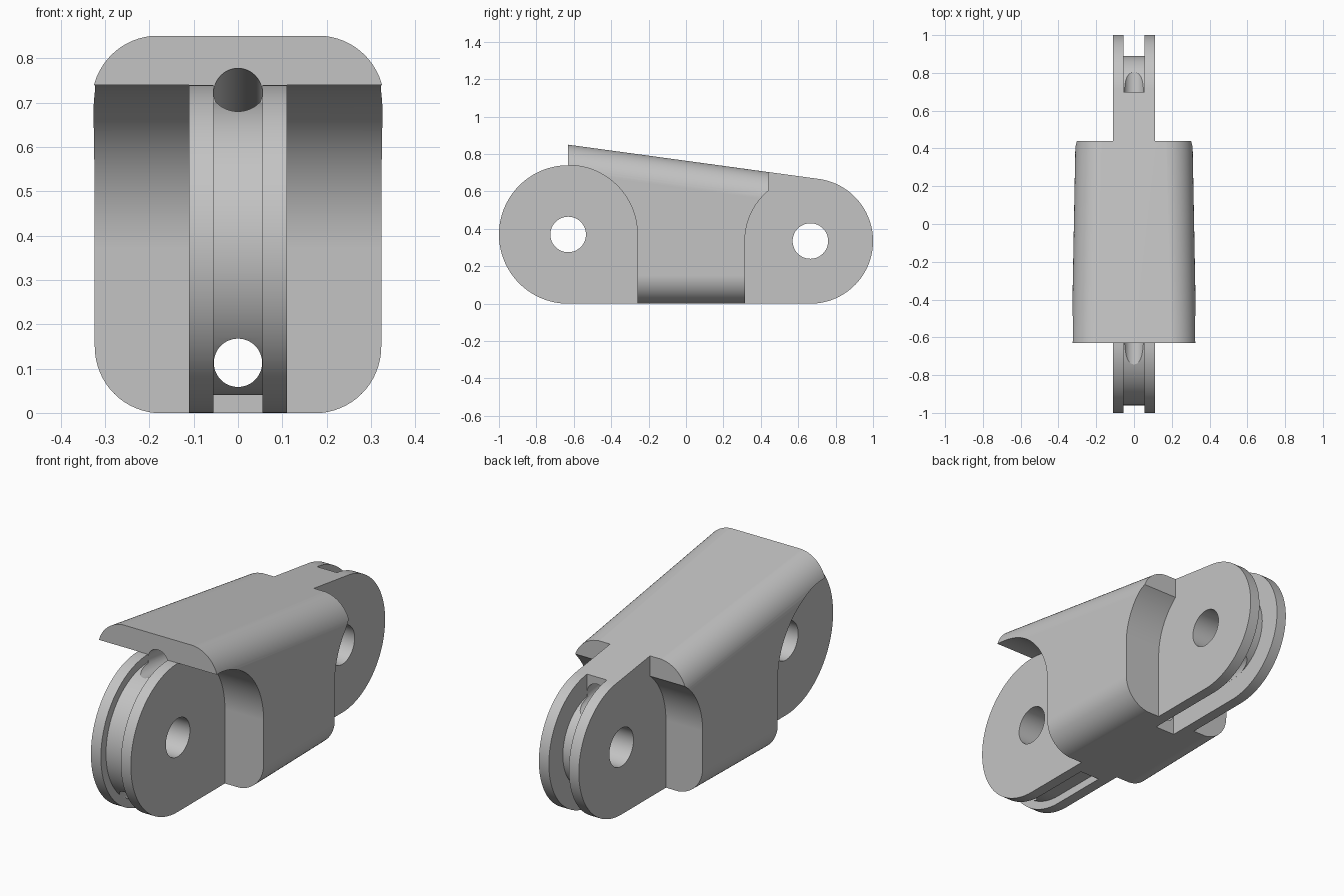
import bpy, bmesh
from math import sin, cos, radians, atan, degrees, acos
from mathutils import Vector

cube = bpy.data.objects.get("Cube")
if cube:
    bpy.data.objects.remove(cube, do_unlink=True)

FRONT, FRONT_R = (-0.63, 0.37), 0.37      # front knuckle in (y, z)
BACK, BACK_R = (0.665, 0.335), 0.335      # back knuckle
SLOPE = 0.137                             # fall of the top surface
PLATE, SLOT = 0.11, 0.055                 # half widths of tongue and groove


def arc(centre, r, a0, a1, n=48):
    angles = [radians(a0 + (a1 - a0) * i / n) for i in range(n + 1)]
    return [(centre[0] + r * cos(a), centre[1] + r * sin(a)) for a in angles]


def loft(name, ring_a, ring_b):
    """Closed solid between two matching rings of 3D points."""
    bm = bmesh.new()
    a = [bm.verts.new(p) for p in ring_a]
    b = [bm.verts.new(p) for p in ring_b]
    bm.faces.new(a)
    bm.faces.new(b)
    for i in range(len(a)):
        j = (i + 1) % len(a)
        bm.faces.new((a[i], a[j], b[j], b[i]))
    bmesh.ops.recalc_face_normals(bm, faces=bm.faces)
    mesh = bpy.data.meshes.new(name)
    bm.to_mesh(mesh)
    bm.free()
    obj = bpy.data.objects.new(name, mesh)
    bpy.context.collection.objects.link(obj)
    return obj


def prism(name, outline, x0, x1):
    """Extrude a (y, z) outline along x."""
    return loft(name, [(x0, y, z) for y, z in outline], [(x1, y, z) for y, z in outline])


def bore(name, start, end, r, n=48):
    """Round cutter between two points."""
    start, end = Vector(start), Vector(end)
    turn = (end - start).to_track_quat('Z', 'Y')
    ring = [turn @ Vector((y, z, 0)) for y, z in arc((0, 0), r, 0, 360, n)[:-1]]
    return loft(name, [start + p for p in ring], [end + p for p in ring])


def activate(obj):
    bpy.ops.object.select_all(action='DESELECT')
    obj.select_set(True)
    bpy.context.view_layer.objects.active = obj


def boolean(obj, cutter, operation='DIFFERENCE'):
    cutter.hide_render = True
    mod = obj.modifiers.new("cut", 'BOOLEAN')
    mod.object, mod.operation, mod.solver = cutter, operation, 'EXACT'
    activate(obj)
    bpy.ops.object.modifier_apply(modifier=mod.name)
    bpy.data.objects.remove(cutter, do_unlink=True)


def top_height(y):
    return 0.85 - SLOPE * (y - FRONT[0])


# Side silhouette: front knuckle, overhanging lip, sloped top, back knuckle
tangent = 90 - degrees(atan(SLOPE))
outline = (arc(FRONT, FRONT_R, 270, 90, 64)
           + [(FRONT[0], top_height(FRONT[0]))]
           + arc(BACK, BACK_R, tangent, -90, 64))
body = prism("link_body", outline, -0.5, 0.5)


# Tapered shell with rounded long edges
def shell_ring(y, r=0.15):
    half = 0.33 - 0.0187 * (y - FRONT[0])
    low, high = -0.0008, top_height(y) + 0.0008
    ring = []
    for sx, z, a in ((1, low + r, -90), (1, high - r, 0), (-1, high - r, 90), (-1, low + r, 180)):
        ring += arc((sx * (half - r), z), r, a, a + 90, 16)
    return [(x, y, z) for x, z in ring]


boolean(body, loft("shell", shell_ring(-1.1), shell_ring(1.1)), 'INTERSECT')

# Side reliefs that leave a central tongue at each knuckle
front_relief = ([(-0.26, -0.1)] + arc(FRONT, FRONT_R, 0, 90)
                + [(-0.66, 1), (-1.2, 1), (-1.2, -0.1)])
meet = degrees(acos((0.44 - BACK[0]) / 0.35))
back_relief = ([(0.315, -0.1)] + arc(BACK, 0.35, 180, meet, 24)
               + [(0.44, 1), (1.2, 1), (1.2, -0.1)])
for side in (-1, 1):
    for relief in (front_relief, back_relief):
        boolean(body, prism("relief", relief, side * PLATE, side * 0.7))

# Cord grooves around both knuckles
front_groove = (arc(FRONT, 0.33, 90, 270)
                + [(-0.33, 0.04), (-0.33, -0.1), (-1.2, -0.1), (-1.2, 1), (-0.632, 1)])
start = degrees(acos((0.70 - BACK[0]) / 0.225))
back_groove = (arc(BACK, 0.225, start, -90)
               + [(0.23, 0.11), (0.23, -0.1), (1.2, -0.1), (1.2, 1), (0.70, 1)])
for groove in (front_groove, back_groove):
    boolean(body, prism("groove", groove, -SLOT, SLOT))

# Pin holes through the knuckles
for y, z in (FRONT, BACK):
    boolean(body, bore("pin_hole", (-0.4, y, z), (0.4, y, z), 0.095))

# Cord tunnels: straight below, slanted above
boolean(body, bore("lower_tunnel", (0, -1.2, 0.113), (0, 1.2, 0.113), 0.0545))
boolean(body, bore("upper_tunnel", (0, -0.95, 0.757), (0, 0.95, 0.551), 0.0545))

# Colour and shading
grey = bpy.data.materials.new("plain_grey")
grey.use_nodes = True
colour = (0.55, 0.55, 0.55, 1)
grey.diffuse_color = colour
grey.node_tree.nodes["Principled BSDF"].inputs["Base Color"].default_value = colour
body.data.materials.clear()
body.data.materials.append(grey)
for face in body.data.polygons:
    face.material_index = 0
activate(body)
bpy.ops.object.shade_smooth_by_angle(angle=radians(25))
weighted = body.modifiers.new("weighted_normals", 'WEIGHTED_NORMAL')
weighted.keep_sharp = True
